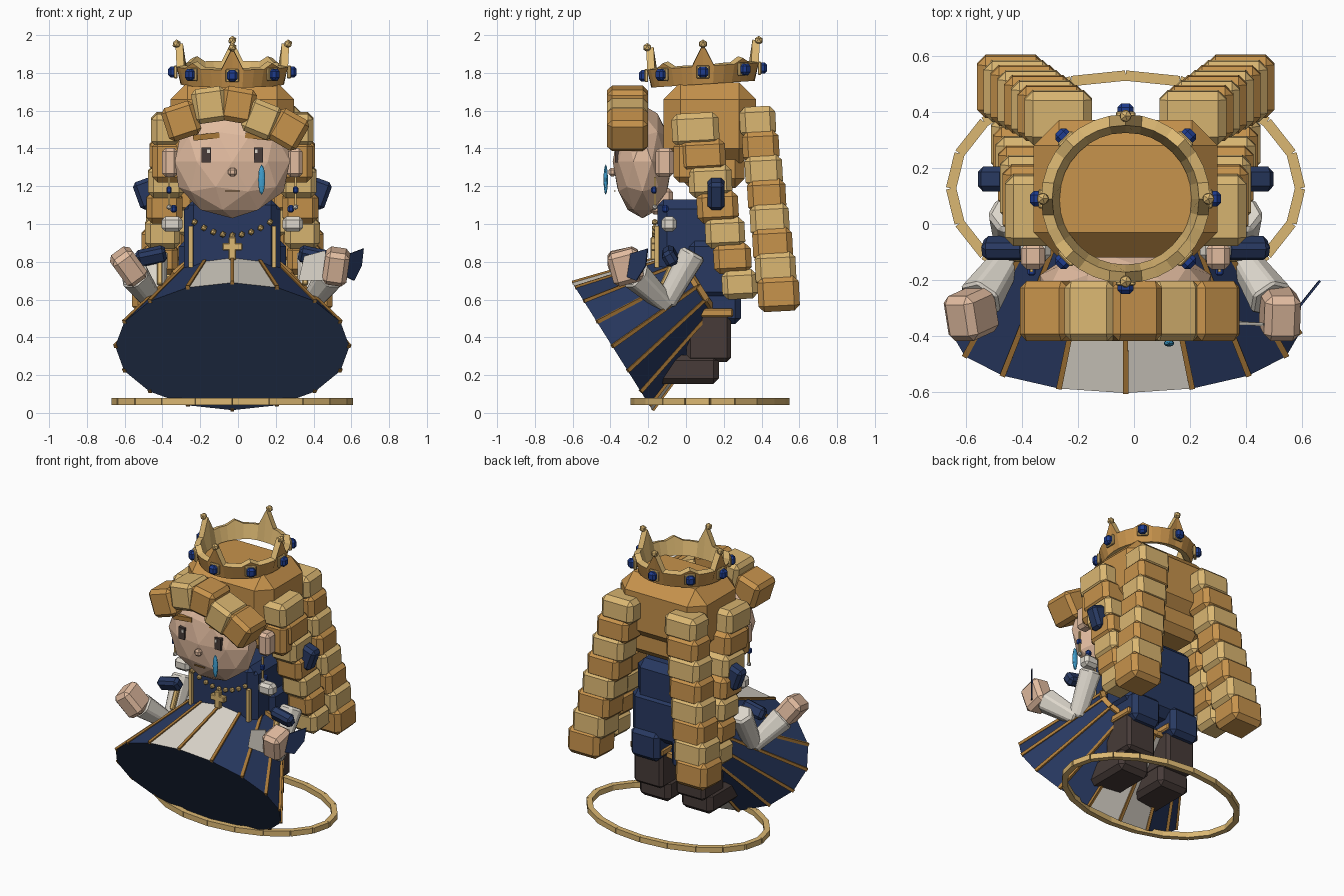
import bpy, bmesh, math
from mathutils import Vector, Matrix, Euler

if "Cube" in bpy.data.objects:
    bpy.data.objects.remove(bpy.data.objects["Cube"])

CX = -0.03  # symmetry line of the figure


def material(name, rgb):
    m = bpy.data.materials.new(name)
    lin = [((c / 255 + 0.055) / 1.055) ** 2.4 for c in rgb]
    m.diffuse_color = (*lin, 1)
    m.use_nodes = True
    m.node_tree.nodes["Principled BSDF"].inputs["Base Color"].default_value = m.diffuse_color
    return m


DARK = material("amber hair", (199, 147, 76))
LIGHT = material("pale gold", (219, 183, 114))
TRIM = material("bronze trim", (168, 120, 56))
NAVY = material("navy cloth", (40, 57, 97))
LINING = material("dark navy lining", (42, 57, 86))
GEM = material("sapphire", (30, 60, 142))
SKIN = material("skin", (226, 188, 160))
CREAM = material("cream cloth", (221, 215, 204))
BROWN = material("dark brown", (71, 59, 56))
TEAR = material("tear blue", (64, 160, 208))


def finish(name, bm, *mats):
    me = bpy.data.meshes.new(name)
    bmesh.ops.recalc_face_normals(bm, faces=bm.faces[:])
    bm.to_mesh(me)
    bm.free()
    for m in mats:
        me.materials.append(m)
    ob = bpy.data.objects.new(name, me)
    bpy.context.collection.objects.link(ob)
    return ob


def box(name, loc, size, mat, rot=(0, 0, 0), bevel=0.0):
    """Chamfered box, rotation in degrees."""
    bm = bmesh.new()
    bmesh.ops.create_cube(bm, size=1)
    bmesh.ops.scale(bm, vec=size, verts=bm.verts)
    if bevel:
        bmesh.ops.bevel(bm, geom=bm.edges[:], offset=bevel, segments=1, affect='EDGES')
    r = Euler([math.radians(a) for a in rot]).to_matrix().to_4x4()
    bm.transform(Matrix.Translation(loc) @ r)
    return finish(name, bm, mat)


def beam(name, a, b, r1, r2, mat, sides=4, bevel=0.0):
    """Tapered bar from a to b."""
    a, b = Vector(a), Vector(b)
    bm = bmesh.new()
    bmesh.ops.create_cone(bm, cap_ends=True, segments=sides, radius1=r1, radius2=r2,
                          depth=(b - a).length)
    bmesh.ops.rotate(bm, verts=bm.verts, matrix=Matrix.Rotation(math.pi / sides, 3, 'Z'))
    if bevel:
        bmesh.ops.bevel(bm, geom=bm.edges[:], offset=bevel, segments=1, affect='EDGES')
    q = (b - a).to_track_quat('Z', 'Y').to_matrix().to_4x4()
    bm.transform(Matrix.Translation((a + b) / 2) @ q)
    return finish(name, bm, mat)


def ball(name, loc, scale, mat, sub=1):
    bm = bmesh.new()
    bmesh.ops.create_icosphere(bm, subdivisions=sub, radius=1)
    bm.transform(Matrix.Translation(loc) @ Matrix.Diagonal((*scale, 1)))
    return finish(name, bm, mat)


def plate(name, pts, mat, thick=0.008):
    bm = bmesh.new()
    bm.faces.new([bm.verts.new(p) for p in pts])
    ob = finish(name, bm, mat)
    ob.modifiers.new("thickness", 'SOLIDIFY').thickness = thick
    return ob


# Floor ring of straight bars
N = 20
ring = [(CX + 0.622 * math.sin(2 * math.pi * i / N), 0.127 + 0.402 * math.cos(2 * math.pi * i / N), 0.06)
        for i in range(N)]
for i in range(N):
    beam("floor_ring_bar", ring[i], ring[(i + 1) % N], 0.026, 0.026, LIGHT)


# Tilted skirt: flared panels, ribs and closed hem
def skirt_point(k, s, centre):
    t = 2 * math.pi * k / 16
    return Vector((CX + 0.62 * s * math.sin(t), centre[0] - 0.2125 * s * math.cos(t),
                   centre[1] + 0.3375 * s * math.cos(t)))


hem = [skirt_point(k, 1, (-0.39, 0.352)) for k in range(16)]
waist = [skirt_point(k, 0.53, (0.06, 0.67)) for k in range(16)]
bm = bmesh.new()
hv = [bm.verts.new(p) for p in hem]
wv = [bm.verts.new(p) for p in waist]
for k in range(16):
    j = (k + 1) % 16
    bm.faces.new((hv[k], hv[j], wv[j], wv[k])).material_index = int(k in (15, 0, 7, 8))
bm.faces.new(hv).material_index = 2
bm.faces.new(wv)
finish("skirt", bm, NAVY, CREAM, LINING)
for k in range(16):
    beam("skirt_rib", hem[k], waist[k], 0.014, 0.012, TRIM)
    beam("skirt_waistband", waist[k], waist[(k + 1) % 16], 0.022, 0.022, DARK)

# Torso and chest trim
box("torso", (CX, 0.05, 0.88), (0.51, 0.4, 0.5), NAVY, bevel=0.05)
box("lower_torso", (CX, 0.13, 0.76), (0.57, 0.27, 0.34), NAVY, bevel=0.05)
box("collar", (CX, -0.03, 1.08), (0.47, 0.24, 0.1), NAVY, bevel=0.03)
for i in range(9):
    u = (i - 4) / 4
    ball("necklace_bead", (CX + 0.2 * u, -0.165, 0.94 + 0.07 * u * u), (0.018,) * 3, LIGHT)
box("cross_upright", (CX, -0.17, 0.87), (0.04, 0.035, 0.12), LIGHT, bevel=0.005)
box("cross_bar", (CX, -0.17, 0.88), (0.105, 0.035, 0.04), LIGHT, bevel=0.005)

# Paired limbs and accessories
for s in (-1, 1):
    def P(x, y, z):
        return (CX + s * x, y, z)
    box("chest_strip", P(0.22, -0.155, 0.88), (0.022, 0.025, 0.22), LIGHT)
    box("shoulder_puff", P(0.32, -0.09, 1.0), (0.11, 0.08, 0.08), CREAM, bevel=0.02)
    box("shoulder_strap", P(0.31, -0.11, 1.08), (0.035, 0.035, 0.04), GEM, bevel=0.01)
    box("ribbon", P(0.455, 0.16, 1.16), (0.11, 0.09, 0.155), NAVY, (0, s * 20, 0), 0.02)
    box("arm_band", P(0.43, -0.085, 0.83), (0.16, 0.07, 0.085), NAVY, (30, s * 12, 0), 0.018)
    beam("upper_arm", P(0.415, 0.04, 0.85), P(0.405, -0.11, 0.58), 0.08, 0.062, CREAM, 6, 0.015)
    beam("forearm", P(0.405, -0.1, 0.57), P(0.52, -0.27, 0.73), 0.055, 0.085, CREAM, 6, 0.01)
    box("arm_stripe", P(0.385, -0.095, 0.74), (0.03, 0.03, 0.14), LIGHT, (-25, 0, 0), 0.006)
    hand_tilt = -36 if s < 0 else 8
    box("hand", P(0.55, -0.32, 0.775), (0.13, 0.165, 0.18), SKIN, (15, hand_tilt, 0), 0.025)
    box("thigh", P(0.155, 0.18, 0.57), (0.22, 0.22, 0.2), NAVY, bevel=0.03)
    box("boot_cuff", P(0.16, 0.13, 0.53), (0.25, 0.24, 0.045), DARK, bevel=0.008)
    box("boot_shaft", P(0.16, 0.12, 0.4), (0.22, 0.235, 0.26), BROWN, bevel=0.02)
    box("boot_foot", P(0.16, 0.005, 0.23), (0.24, 0.34, 0.155), BROWN, bevel=0.03)
    # Ears, earrings, eyes and brows
    box("ear", P(0.33, -0.115, 1.325), (0.085, 0.095, 0.155), SKIN, bevel=0.02)
    beam("earring_hook", P(0.335, -0.165, 1.25), P(0.335, -0.165, 1.1), 0.008, 0.008, LIGHT)
    box("earring_gem", P(0.335, -0.17, 1.18), (0.028, 0.028, 0.035), GEM, bevel=0.006)
    ball("earring_bead", P(0.335, -0.165, 1.09), (0.016,) * 3, CREAM)
    box("eye", P(0.138, -0.362, 1.365), (0.048, 0.03, 0.08), BROWN)
    box("eye_glint", P(0.126, -0.379, 1.385), (0.014, 0.006, 0.02), CREAM)
    box("brow", P(0.138, -0.352, 1.463), (0.14, 0.03, 0.03), TRIM, (0, s * 6, 0))

# Folded handkerchief in one hand
plate("handkerchief_front", [(0.32, -0.35, 0.7), (0.35, -0.36, 0.83), (0.46, -0.36, 0.86),
                             (0.5, -0.37, 0.7)], CREAM)
plate("handkerchief_back", [(0.57, -0.31, 0.72), (0.58, -0.3, 0.84), (0.66, -0.2, 0.87),
                            (0.65, -0.21, 0.78), (0.61, -0.26, 0.7)], NAVY)

# Head and face
ball("head", (CX, -0.23, 1.33), (0.32, 0.158, 0.3), SKIN, 2)
box("nose", (CX, -0.39, 1.275), (0.045, 0.04, 0.045), SKIN, bevel=0.012)
box("mouth", (CX, -0.377, 1.175), (0.08, 0.01, 0.006), TRIM)
ball("tear", (0.125, -0.425, 1.235), (0.019, 0.012, 0.08), TEAR, 2)
box("neck", (CX, -0.13, 1.12), (0.16, 0.12, 0.14), SKIN, bevel=0.02)

# Hair cap and fringe
box("hair_cap", (CX, 0.125, 1.53), (0.655, 0.49, 0.44), DARK, bevel=0.09)
box("hair_back", (CX, 0.14, 1.3), (0.54, 0.34, 0.22), DARK, bevel=0.05)
for i, (x, z, a) in enumerate([(-0.3, 1.545, -18), (-0.15, 1.63, -8), (0.0, 1.63, 10),
                               (0.125, 1.555, 22), (0.265, 1.5, 30)]):
    box("fringe_block", (x, -0.31, z), (0.18, 0.215, 0.185), (DARK, LIGHT)[i % 2], (0, a, 0), 0.025)


# Hair tails: stepped stacks of blocks in alternating colours
def lock(name, s, top, bottom, size0, size1, n):
    top, bottom = Vector(top), Vector(bottom)
    for i in range(n):
        u = i / (n - 1)
        p = top.lerp(bottom, u)
        size = Vector(size0).lerp(Vector(size1), u)
        box(name, (CX + s * p.x, p.y, p.z), size, (LIGHT, DARK)[i % 2], (3, 0, 0), 0.03)


for s in (-1, 1):
    lock("back_tail_block", s, (0.24, 0.38, 1.54), (0.41, 0.49, 0.63),
         (0.24, 0.19, 0.165), (0.24, 0.22, 0.185), 8)
    lock("side_lock_block", s, (0.33, 0.05, 1.5), (0.39, 0.285, 0.68),
         (0.2, 0.25, 0.175), (0.18, 0.19, 0.155), 7)
    box("side_hair", (CX + s * 0.34, 0.06, 1.33), (0.17, 0.25, 0.22), DARK, bevel=0.03)


# Crown: thick band with points, gems and tips, leaning slightly forward
def crown_point(i, r, z):
    t = 2 * math.pi * i / 32
    y = -r * math.cos(t)
    return (CX + r * math.sin(t), 0.09 + y, z + 0.065 * y)


bm = bmesh.new()
rows = []
for i in range(32):
    peak = {0: 0.21, 4: 0.125}.get(i % 8, 0.095)
    rows.append((bm.verts.new(crown_point(i, 0.274, 1.74)),
                 bm.verts.new(crown_point(i, 0.301, 1.74 + peak))))
for i in range(32):
    a, b = rows[i], rows[(i + 1) % 32]
    bm.faces.new((a[0], b[0], b[1], a[1]))
crown = finish("crown_band", bm, DARK, LIGHT)
mod = crown.modifiers.new("thickness", 'SOLIDIFY')
mod.thickness = 0.04
mod.material_offset = 1
mod.material_offset_rim = 1
for k in range(8):
    box("crown_gem_setting", crown_point(4 * k, 0.3, 1.805), (0.07, 0.02, 0.07), LIGHT, (0, 0, 45 * k), 0.005)
    box("crown_gem", crown_point(4 * k, 0.315, 1.805), (0.056, 0.05, 0.06), GEM, (0, 0, 45 * k), 0.014)
    if k % 2 == 0:
        ball("crown_tip", crown_point(4 * k, 0.295, 1.953), (0.024,) * 3, LIGHT)
